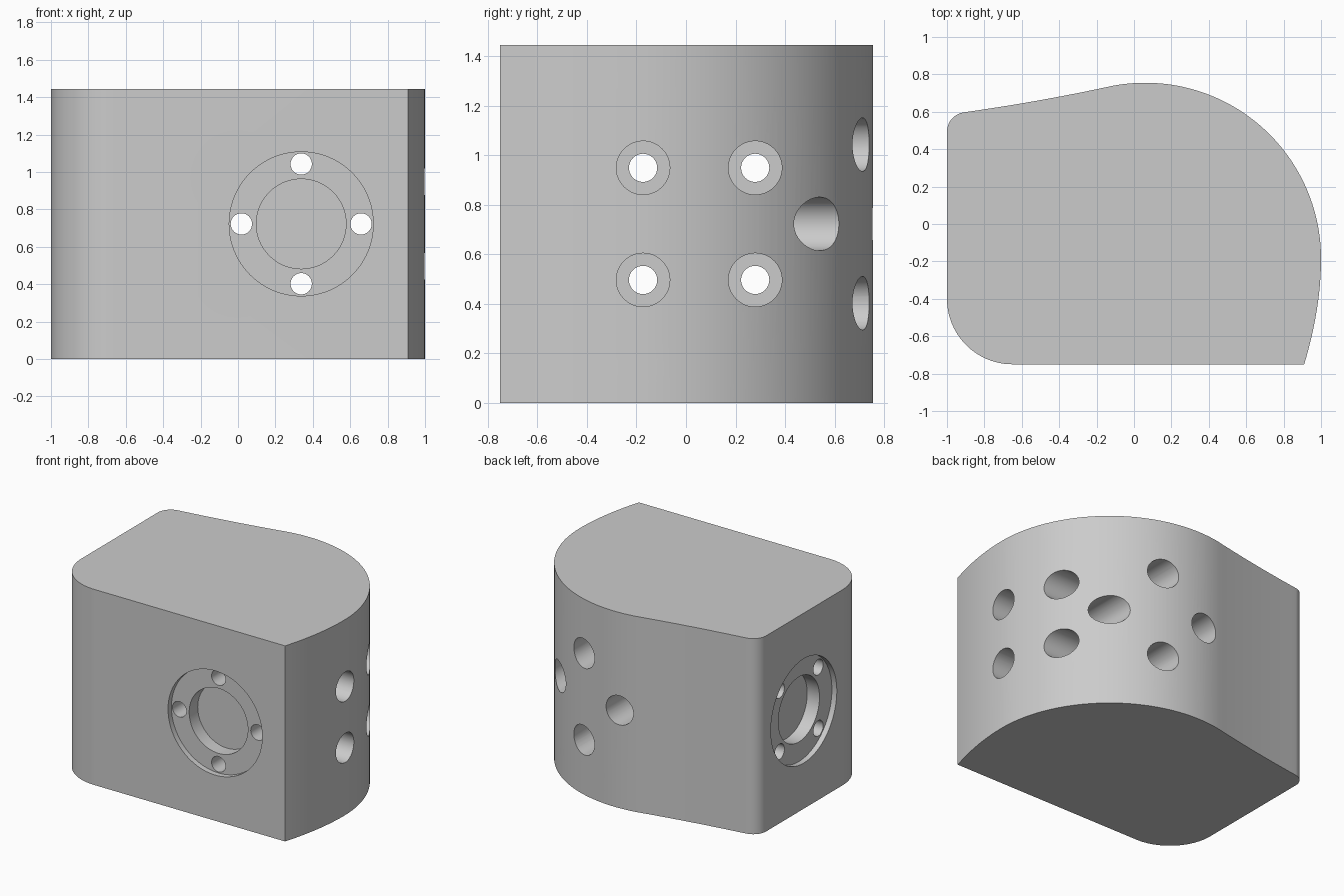
import bpy, bmesh
from math import sin, cos, pi, radians
from mathutils import Vector, Matrix

if "Cube" in bpy.data.objects:
    bpy.data.objects.remove(bpy.data.objects["Cube"])

HEIGHT = 1.445
MID = HEIGHT / 2
FRONT = -0.75

grey = bpy.data.materials.new("plain grey")
grey.use_nodes = True
colour = (0.6, 0.6, 0.6, 1)
grey.diffuse_color = colour
grey.node_tree.nodes["Principled BSDF"].inputs["Base Color"].default_value = colour


def arc(cx, cy, r, start, end, n):
    angles = [radians(start + (end - start) * i / n) for i in range(n + 1)]
    return [(cx + r * cos(a), cy + r * sin(a)) for a in angles]


def bend(a, b, c, n=16):
    # quadratic curve, without its two end points
    a, b, c = Vector(a), Vector(b), Vector(c)
    ts = [i / n for i in range(1, n)]
    return [tuple(a * (1 - t) ** 2 + b * 2 * t * (1 - t) + c * t * t) for t in ts]


# Block outline: rounded front corner, curved side, big back arc, hollow back
corner = arc(-0.65, -0.4, 0.35, 180, 270, 24)
corner = [(x, y) for x, y in corner]
side_foot = (0.91, FRONT)
back_arc = arc(0.06, -0.185, 0.94, 0, 101, 56)
back_corner = arc(-0.895, 0.493, 0.105, 98, 180, 14)
outline = (corner + [side_foot]
           + bend(side_foot, (1.0, -0.45), back_arc[0])
           + back_arc
           + bend(back_arc[-1], (-0.5, 0.655), back_corner[0])
           + back_corner)

bm = bmesh.new()
base = bm.faces.new([bm.verts.new((x, y, 0)) for x, y in outline])
top = bmesh.ops.extrude_face_region(bm, geom=[base])
bmesh.ops.translate(bm, vec=(0, 0, HEIGHT),
                    verts=[v for v in top["geom"] if isinstance(v, bmesh.types.BMVert)])
bmesh.ops.recalc_face_normals(bm, faces=bm.faces)
mesh = bpy.data.meshes.new("mount_block")
bm.to_mesh(mesh)
bm.free()
block = bpy.data.objects.new("mount_block", mesh)
bpy.context.collection.objects.link(block)
mesh.materials.append(grey)
bpy.context.view_layer.objects.active = block
block.select_set(True)


def drill(centre, axis, radius, start, end, sides=48):
    """Cut a round hole from start to end, measured along axis from centre."""
    turn = axis.to_track_quat("Z", "Y").to_matrix().to_4x4()
    place = Matrix.Translation(centre + axis * (start + end) / 2) @ turn
    bm = bmesh.new()
    bmesh.ops.create_cone(bm, cap_ends=True, segments=sides, radius1=radius,
                          radius2=radius, depth=end - start, matrix=place)
    data = bpy.data.meshes.new("hole_cutter")
    bm.to_mesh(data)
    bm.free()
    data.materials.append(grey)
    cutter = bpy.data.objects.new("hole_cutter", data)
    cutter.hide_render = True
    bpy.context.collection.objects.link(cutter)
    mod = block.modifiers.new("hole", "BOOLEAN")
    mod.operation, mod.solver, mod.object = "DIFFERENCE", "EXACT", cutter
    bpy.ops.object.modifier_apply(modifier=mod.name)
    bpy.data.objects.remove(cutter)
    bpy.data.meshes.remove(data)


def flange_seat(centre, axis, across, first_angle):
    """Shallow round recess, central bore and four counterbored bolt holes."""
    drill(centre, axis, 0.385, -0.2, 0.04, 96)
    drill(centre, axis, 0.24, -0.2, 0.14, 72)
    for i in range(4):
        a = first_angle + i * pi / 2
        spot = centre + (across * cos(a) + Vector((0, 0, 1)) * sin(a)) * 0.32
        drill(spot, axis, 0.057, -0.2, 2.5, 32)
        drill(spot, axis, 0.108, 0.25, 2.5, 48)


# One seat on the front, one on the flat side with its bolts turned diagonally
X, Y = Vector((1, 0, 0)), Vector((0, 1, 0))
flange_seat(Vector((0.338, FRONT, MID)), Y, X, 0)
flange_seat(Vector((-1, 0.053, MID)), X, Y, pi / 4)

bpy.ops.object.shade_smooth_by_angle(angle=radians(30))
